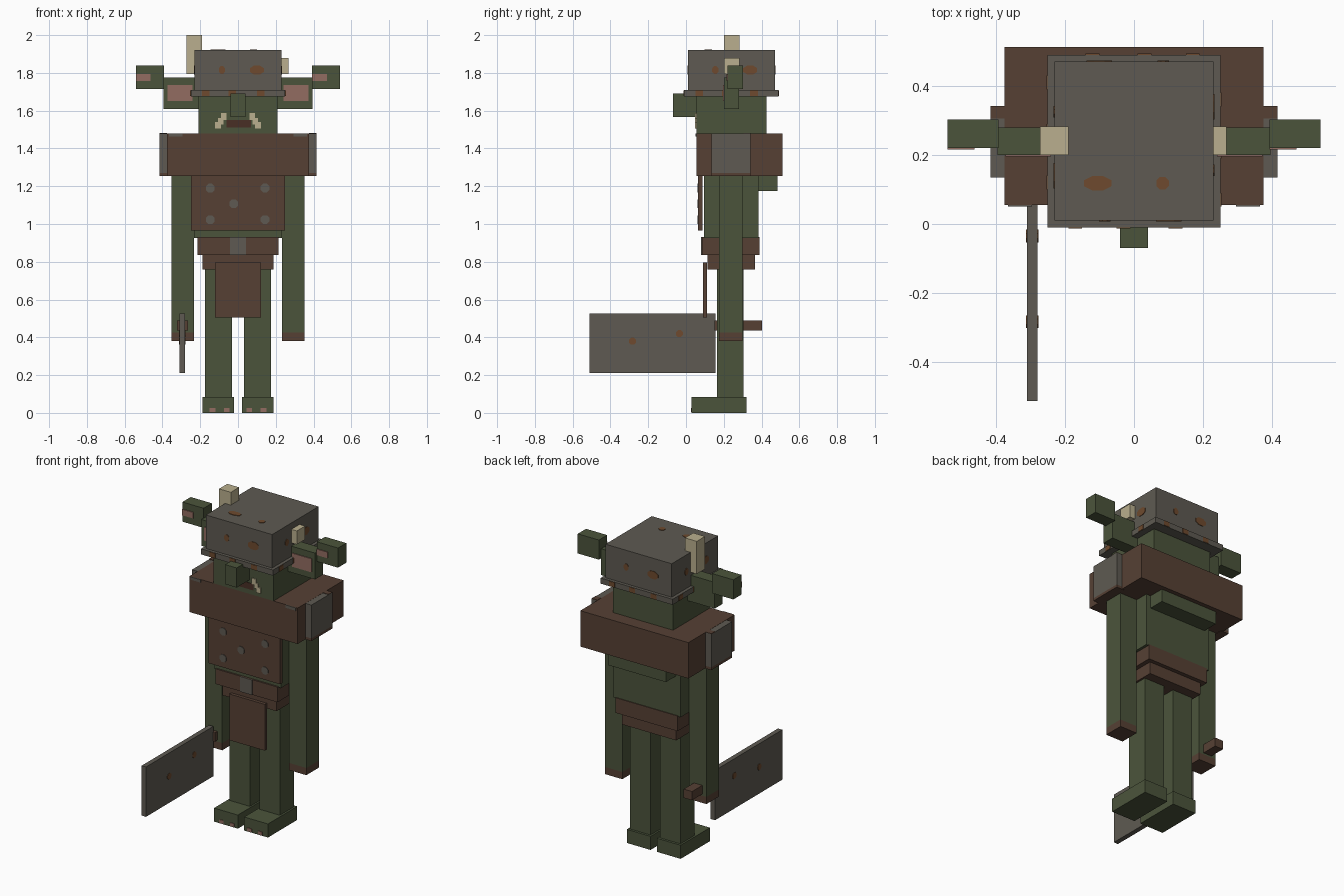
import bpy, bmesh, math
from mathutils import Matrix, Vector

if "Cube" in bpy.data.objects:
    bpy.data.objects.remove(bpy.data.objects["Cube"])


def mat(name, rgb):
    m = bpy.data.materials.new(name)
    lin = [((c / 255 + 0.055) / 1.055) ** 2.4 for c in rgb]
    m.diffuse_color = (*lin, 1)
    m.use_nodes = True
    m.node_tree.nodes["Principled BSDF"].inputs["Base Color"].default_value = m.diffuse_color
    return m


GREEN = mat("green skin", (75, 84, 59))
BROWN = mat("brown leather", (86, 64, 52))
GRAY = mat("gray metal", (94, 90, 82))
BONE = mat("bone", (186, 175, 142))
PINK = mat("pink skin", (146, 108, 97))
RUST = mat("rust", (110, 74, 46))
DARK = mat("dark mouth", (72, 47, 37))


def finish(name, bm, *mats):
    me = bpy.data.meshes.new(name)
    bm.to_mesh(me)
    bm.free()
    for m in mats:
        me.materials.append(m)
    ob = bpy.data.objects.new(name, me)
    bpy.context.collection.objects.link(ob)
    return ob


def box(name, m, x, y, z):
    """Box from (min, max) pairs on each axis."""
    bm = bmesh.new()
    bmesh.ops.create_cube(bm, size=1)
    for v in bm.verts:
        v.co = Vector([(a + b) / 2 + c * (b - a) for (a, b), c in zip((x, y, z), v.co)])
    return finish(name, bm, m)


def pair(name, m, x, y, z):
    """Box and its mirror image across x = 0."""
    box(name + "_right", m, x, y, z)
    box(name + "_left", m, (-x[1], -x[0]), y, z)


def spot(name, m, pos, normal, w, h):
    """Thin eight-sided oval plate lying on a surface."""
    bm = bmesh.new()
    bmesh.ops.create_cone(bm, cap_ends=True, segments=8, radius1=0.5, radius2=0.5, depth=0.006,
                          matrix=Matrix.Rotation(math.pi / 8, 4, 'Z'))
    n = Vector(normal)
    up = Vector((0, 1, 0)) if abs(n.z) > 0.5 else Vector((0, 0, 1))
    side = up.cross(n)
    for v in bm.verts:
        c = v.co.copy()
        v.co = Vector(pos) + side * c.x * w + up * c.y * h + n * c.z
    bmesh.ops.recalc_face_normals(bm, faces=bm.faces)
    return finish(name, bm, m)


# Feet, toenails and legs
pair("foot", GREEN, (0.022, 0.187), (0.03, 0.32), (0, 0.085))
for i, x in enumerate((0.06, 0.135)):
    pair(f"toenail_{i}", PINK, (x - 0.015, x + 0.015), (0.026, 0.032), (0.005, 0.025))
pair("leg", GREEN, (0.033, 0.175), (0.165, 0.305), (0.08, 0.8))

# Waist: skirt, belt, buckle, loincloth
box("skirt", BROWN, (-0.187, 0.187), (0.115, 0.365), (0.76, 0.84))
box("belt", BROWN, (-0.215, 0.215), (0.085, 0.39), (0.835, 0.93))
box("buckle", GRAY, (-0.042, 0.042), (0.08, 0.086), (0.835, 0.93))
box("loincloth", BROWN, (-0.123, 0.123), (0.09, 0.11), (0.505, 0.795))

# Torso, back hump, chest plate with studs
box("torso", GREEN, (-0.232, 0.232), (0.095, 0.385), (0.925, 1.27))
box("back_hump", GREEN, (-0.2, 0.2), (0.38, 0.485), (1.175, 1.27))
box("chest_plate", BROWN, (-0.248, 0.248), (0.063, 0.087), (0.965, 1.26))
for i, (x, z) in enumerate([(-0.147, 1.19), (0.143, 1.19), (-0.022, 1.107), (-0.147, 1.023), (0.143, 1.023)]):
    spot(f"stud_{i}", GRAY, (x, 0.063, z), (0, -1, 0), 0.05, 0.05)

# Shoulder collar and pauldrons
box("collar", BROWN, (-0.375, 0.375), (0.055, 0.512), (1.255, 1.48))
pair("collar_trim", GRAY, (0.295, 0.365), (0.051, 0.057), (1.462, 1.48))
pair("pauldron", GRAY, (0.36, 0.415), (0.135, 0.342), (1.27, 1.479))
pair("pauldron_lip", BROWN, (0.36, 0.415), (0.135, 0.342), (1.253, 1.27))
pair("pauldron_strap", BROWN, (0.375, 0.415), (0.305, 0.342), (1.475, 1.482))

# Arms and hands
pair("arm", GREEN, (0.232, 0.352), (0.175, 0.3), (0.425, 1.27))
pair("hand", BROWN, (0.232, 0.352), (0.175, 0.3), (0.38, 0.425))

# Cleaver
box("cleaver_handle", BROWN, (-0.323, -0.265), (0.15, 0.402), (0.435, 0.49))
box("cleaver_blade", GRAY, (-0.31, -0.28), (-0.512, 0.155), (0.212, 0.525))
for i, (y, z) in enumerate([(-0.283, 0.38), (-0.035, 0.42)]):
    for x, n in ((-0.31, -1), (-0.28, 1)):
        spot(f"blade_rust_{i}_{n}", RUST, (x, y, z), (n, 0, 0), 0.04, 0.04)

# Head, nose, mouth, tusks
box("head", GREEN, (-0.208, 0.208), (0.055, 0.425), (1.46, 1.7))
box("nose", GREEN, (-0.04, 0.04), (-0.07, 0.06), (1.567, 1.69))
box("mouth", DARK, (-0.06, 0.07), (0.052, 0.057), (1.51, 1.55))
pair("tusk_tip", BONE, (0.06, 0.09), (0.048, 0.056), (1.55, 1.587))
pair("tusk_middle", BONE, (0.078, 0.105), (0.048, 0.056), (1.528, 1.562))
pair("tusk_root", BONE, (0.09, 0.122), (0.048, 0.056), (1.505, 1.54))

# Ears with pink inner patches
pair("ear_base", GREEN, (0.2, 0.395), (0.2, 0.28), (1.61, 1.775))
pair("ear_tip", GREEN, (0.393, 0.54), (0.22, 0.302), (1.715, 1.838))
pair("ear_inner", PINK, (0.24, 0.372), (0.195, 0.202), (1.65, 1.735))
box("ear_tip_inner_left", PINK, (-0.54, -0.462), (0.215, 0.222), (1.757, 1.795))
box("ear_tip_inner_right", PINK, (0.393, 0.47), (0.215, 0.222), (1.757, 1.795))

# Helmet, brim and horns
box("helmet", GRAY, (-0.23, 0.23), (0.01, 0.47), (1.7, 1.92))
box("brim", GRAY, (-0.25, 0.25), (-0.01, 0.49), (1.675, 1.71))
box("long_horn", BONE, (-0.272, -0.19), (0.2, 0.282), (1.795, 2.0))
box("broken_horn", BONE, (0.22, 0.268), (0.2, 0.282), (1.795, 1.88))

# Rust repeated on the four sides of helmet and brim
for k in range(4):
    a = k * math.pi / 2
    n = Vector((round(math.sin(a)), -round(math.cos(a)), 0))
    s = Vector((-n.y, n.x, 0))
    mid = Vector((0, 0.24, 1.815))
    spot(f"helmet_rust_small_{k}", RUST, mid + n * 0.23 - s * 0.085, n, 0.036, 0.045)
    spot(f"helmet_rust_large_{k}", RUST, mid + n * 0.23 + s * 0.1, n, 0.08, 0.052)
    for j, d in enumerate((-0.17, -0.03, 0.12)):
        c = Vector((0, 0.24, 0)) + n * 0.25 + s * d
        e = Vector((abs(s.x) * 0.02 + abs(n.x) * 0.003, abs(s.y) * 0.02 + abs(n.y) * 0.003, 0))
        box(f"brim_rust_{k}_{j}", RUST, (c.x - e.x, c.x + e.x), (c.y - e.y, c.y + e.y), (1.677, 1.708))

# Rust on the helmet top
spot("top_rust_large", RUST, (-0.105, 0.118, 1.92), (0, 0, 1), 0.085, 0.045)
spot("top_rust_small", RUST, (0.083, 0.118, 1.92), (0, 0, 1), 0.04, 0.04)
